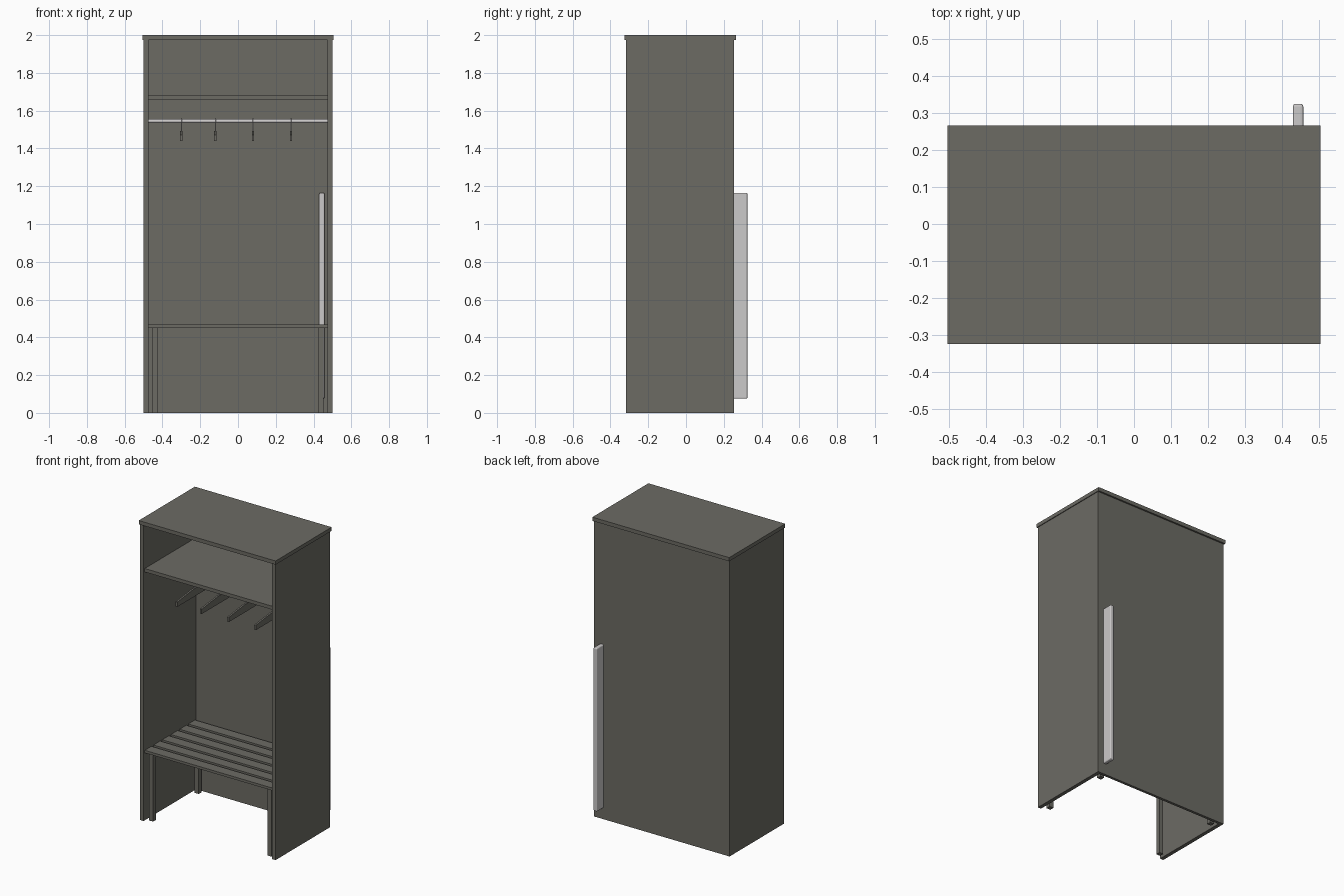
import bpy, bmesh, math

cube = bpy.data.objects.get("Cube")
if cube:
    bpy.data.objects.remove(cube)


def material(name, rgb):
    m = bpy.data.materials.new(name)
    m.use_nodes = True
    m.diffuse_color = (*rgb, 1)
    m.node_tree.nodes["Principled BSDF"].inputs["Base Color"].default_value = (*rgb, 1)
    return m


BOARD = material("dark warm grey", (0.15, 0.146, 0.127))
METAL = material("light grey", (0.6, 0.585, 0.585))


def from_bmesh(name, bm, mat):
    bmesh.ops.recalc_face_normals(bm, faces=bm.faces)
    mesh = bpy.data.meshes.new(name)
    bm.to_mesh(mesh)
    bm.free()
    ob = bpy.data.objects.new(name, mesh)
    mesh.materials.append(mat)
    bpy.context.collection.objects.link(ob)
    return ob


def box(name, x, y, z, mat=BOARD, bevel=0):
    """Box between the (low, high) limits on each axis."""
    bm = bmesh.new()
    bmesh.ops.create_cube(bm, size=1)
    for v in bm.verts:
        v.co = [a + (b - a) * (c + 0.5) for (a, b), c in zip((x, y, z), v.co)]
    ob = from_bmesh(name, bm, mat)
    if bevel:
        mod = ob.modifiers.new("rounded edges", "BEVEL")
        mod.width, mod.segments = bevel, 3
    return ob


def prism(name, outline, x, thickness, mat):
    """Extrude a (y, z) outline along x."""
    bm = bmesh.new()
    face = bm.faces.new([bm.verts.new((x - thickness / 2, y, z)) for y, z in outline])
    new = bmesh.ops.extrude_face_region(bm, geom=[face])["geom"]
    bmesh.ops.translate(bm, vec=(thickness, 0, 0),
                        verts=[g for g in new if isinstance(g, bmesh.types.BMVert)])
    return from_bmesh(name, bm, mat)


def wire(name, points, radius, mat):
    curve = bpy.data.curves.new(name, "CURVE")
    curve.dimensions = "3D"
    curve.bevel_depth, curve.bevel_resolution = radius, 2
    curve.use_fill_caps = True
    line = curve.splines.new("POLY")
    line.points.add(len(points) - 1)
    for p, co in zip(line.points, points):
        p.co = (*co, 1)
    curve.materials.append(mat)
    ob = bpy.data.objects.new(name, curve)
    bpy.context.collection.objects.link(ob)
    return ob


# Cabinet shell
INNER = 0.475
box("top_board", (-0.505, 0.505), (-0.325, 0.266), (1.975, 2))
box("back_panel", (-INNER, INNER), (0.237, 0.255), (0, 1.975))
box("hat_shelf", (-INNER, INNER), (-0.305, 0.237), (1.657, 1.68))
for side, s in (("right", -1), ("left", 1)):
    box(side + "_panel", sorted((s * INNER, s * 0.5)), (-0.318, 0.255), (0, 1.975))

# Slatted bench
for i in range(6):
    y = -0.305 + i * 0.092
    box(f"bench_slat_{i + 1}", (-INNER, INNER), (y, y + 0.07), (0.45, 0.467))
for side, s in (("right", -1), ("left", 1)):
    legs_x = sorted((s * 0.423, s * 0.453))
    for end, y in (("front", -0.292), ("back", 0.19)):
        box(f"{end}_{side}_leg", legs_x, (y, y + 0.03), (0, 0.45))
    box(side + "_bench_bearer", legs_x, (-0.262, 0.19), (0.42, 0.45))

# Clothes rail
RAIL_Y, RAIL_Z = -0.03, 1.545
rail = wire("clothes_rail", [(-INNER, RAIL_Y, RAIL_Z), (INNER, RAIL_Y, RAIL_Z)], 0.01, METAL)
rail.data.bevel_resolution = 4

# Coat hangers
HANGER = [(-0.19, 1.44), (0.19, 1.44), (0.19, 1.472), (0.02, 1.492), (-0.02, 1.492), (-0.19, 1.472)]
HANGER = [(y + RAIL_Y, z) for y, z in HANGER]
for i, x in enumerate((-0.3, -0.12, 0.08, 0.28)):
    prism(f"hanger_{i + 1}", HANGER, x, 0.012, BOARD)
    arc = [math.radians(200 - 25 * k) for k in range(12)]
    hook = [(x, RAIL_Y + 0.013 * math.cos(a), RAIL_Z + 0.013 * math.sin(a)) for a in arc]
    wire(f"hanger_hook_{i + 1}", hook + [(x, RAIL_Y, 1.49)], 0.003, METAL)

# Upright handle through the back
box("back_handle", (0.43, 0.458), (0.215, 0.325), (0.075, 1.165), METAL, 0.007)
